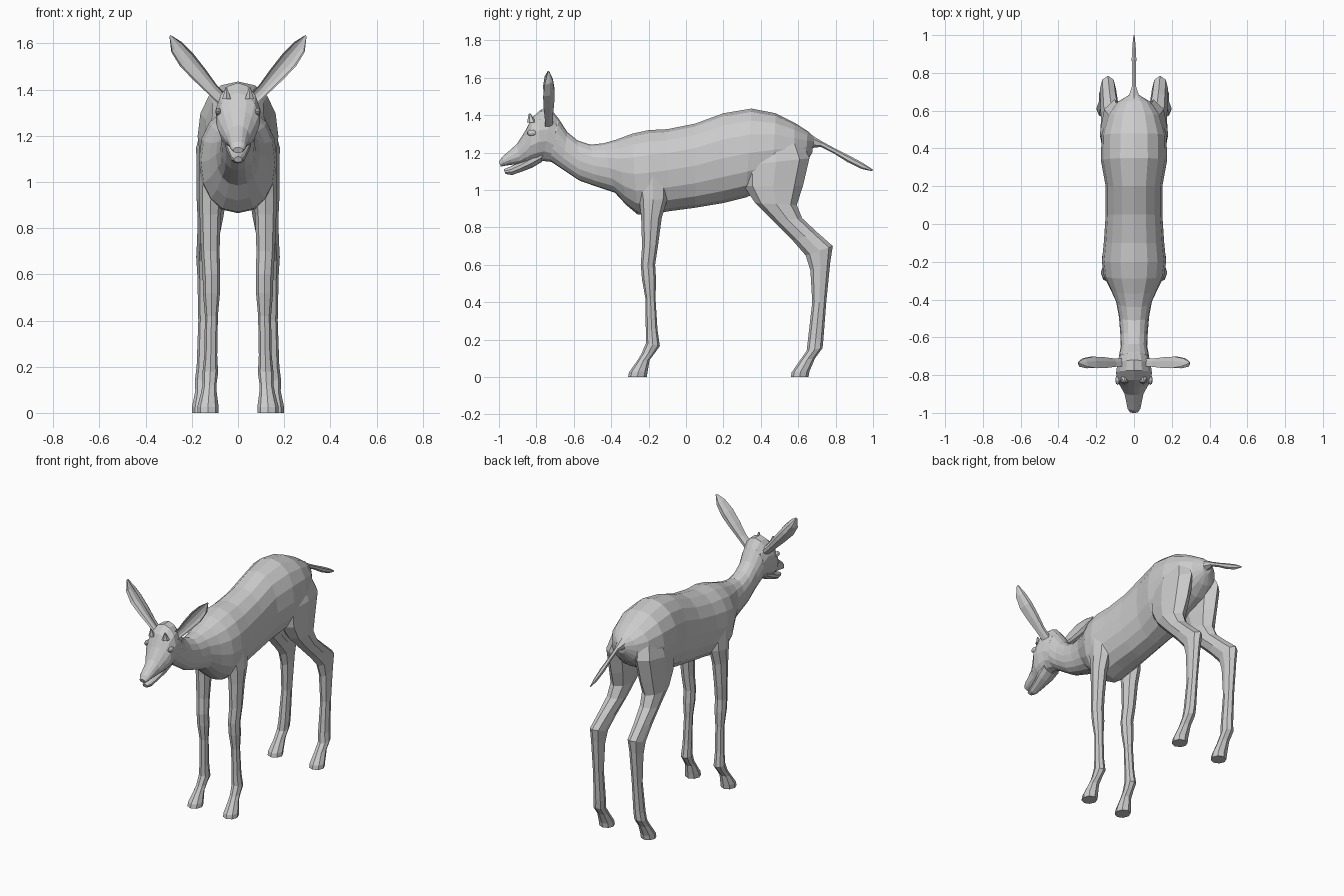
import bpy, bmesh, math


def make_loft(name, rings, mirror=False):
    """Skin a list of closed point rings, cap both ends, optionally mirror in x."""
    bm = bmesh.new()
    loops = [[bm.verts.new(p) for p in r] for r in rings]
    n = len(loops[0])
    for a, b in zip(loops, loops[1:]):
        for i in range(n):
            j = (i + 1) % n
            bm.faces.new((a[i], a[j], b[j], b[i]))
    bm.faces.new(loops[0])
    bm.faces.new(loops[-1])
    bmesh.ops.recalc_face_normals(bm, faces=bm.faces)
    return finish(name, bm, mirror)


def finish(name, bm, mirror):
    me = bpy.data.meshes.new(name)
    bm.to_mesh(me)
    bm.free()
    ob = bpy.data.objects.new(name, me)
    bpy.context.collection.objects.link(ob)
    if mirror:
        ob.modifiers.new("Mirror", 'MIRROR').use_mirror_merge = False
    return ob


def section(ya, za, yb, zb, hw, xc=0.0, n=8, p=2.0):
    """Superellipse ring spanning two side-view outline points, half width hw."""
    def s(v):
        return math.copysign(abs(v) ** (2 / p), v)
    pts = []
    for i in range(n):
        t = 2 * math.pi * i / n
        c = s(math.cos(t))
        pts.append((xc + hw * s(math.sin(t)),
                    (ya + yb) / 2 + c * (ya - yb) / 2,
                    (za + zb) / 2 + c * (za - zb) / 2))
    return pts


# torso and neck: top y, z / bottom y, z / half width
torso = [
    (.685, 1.28, .675, 1.20, .03), (.65, 1.315, .64, 1.14, .09),
    (.58, 1.36, .58, 1.08, .14), (.48, 1.41, .46, 1.02, .172),
    (.35, 1.435, .32, .96, .175), (.20, 1.41, .20, .93, .15),
    (.05, 1.355, .05, .905, .15), (-.10, 1.325, -.10, .885, .16),
    (-.20, 1.32, -.20, .865, .17), (-.29, 1.30, -.26, .87, .16),
    (-.37, 1.27, -.32, .92, .125), (-.44, 1.25, -.38, .985, .095),
    (-.51, 1.242, -.47, 1.015, .08), (-.58, 1.265, -.57, 1.05, .073),
    (-.635, 1.31, -.66, 1.11, .07), (-.68, 1.38, -.72, 1.15, .08),
    (-.71, 1.40, -.75, 1.17, .07),
]
make_loft("torso_and_neck", [section(*r, n=16, p=2.2) for r in torso])

# head, tapering to the muzzle
head = [
    (-.68, 1.38, -.72, 1.15, .08), (-.72, 1.43, -.765, 1.155, .09),
    (-.775, 1.43, -.80, 1.145, .097), (-.825, 1.385, -.835, 1.14, .092),
    (-.86, 1.315, -.855, 1.14, .075), (-.905, 1.245, -.885, 1.135, .052),
    (-.95, 1.205, -.93, 1.135, .042), (-.985, 1.175, -.965, 1.13, .035),
    (-1.0, 1.15, -.99, 1.125, .022),
]
make_loft("head", [section(*r, n=14) for r in head])

# lower jaw
jaw = [
    (-.77, 1.22, -.77, 1.15, .06), (-.83, 1.19, -.82, 1.12, .055),
    (-.89, 1.15, -.88, 1.097, .04), (-.94, 1.125, -.93, 1.08, .03),
    (-.975, 1.11, -.965, 1.085, .018),
]
make_loft("lower_jaw", [section(*r, n=10) for r in jaw])

# tail
tail = [
    (.64, 1.32, .66, 1.20, .05), (.685, 1.285, .68, 1.225, .03),
    (.73, 1.258, .72, 1.23, .013), (.80, 1.22, .79, 1.195, .011),
    (.88, 1.18, .865, 1.148, .014), (.95, 1.142, .94, 1.112, .01),
    (1.0, 1.108, .995, 1.10, .003),
]
make_loft("tail", [section(*r, n=6) for r in tail])

# front leg: front edge y, z / back edge y, z / half width / centre x
front_leg = [
    (-.26, 1.20, -.10, 1.20, .05, .09), (-.27, 1.08, -.09, 1.08, .06, .105),
    (-.25, .95, -.10, .95, .053, .117), (-.24, .86, -.13, .85, .046, .12),
    (-.235, .70, -.15, .70, .040, .12), (-.242, .60, -.165, .60, .038, .115),
    (-.235, .52, -.16, .52, .037, .115), (-.217, .42, -.163, .42, .028, .115),
    (-.215, .25, -.152, .25, .028, .118), (-.215, .18, -.14, .165, .034, .12),
    (-.24, .12, -.165, .13, .030, .123), (-.262, .085, -.195, .09, .034, .126),
    (-.305, .025, -.205, .03, .046, .13), (-.31, 0, -.21, 0, .046, .13),
]
make_loft("front_legs", [section(*r, n=8) for r in front_leg], mirror=True)

# hind leg: thigh, hock, cannon and hoof
hind_leg = [
    (.35, 1.30, .60, 1.30, .06, .08), (.30, 1.13, .66, 1.17, .078, .103),
    (.31, 1.02, .625, 1.02, .072, .108), (.37, .93, .592, .92, .064, .115),
    (.47, .83, .62, .85, .055, .12), (.57, .73, .70, .775, .047, .13),
    (.64, .65, .785, .70, .043, .138), (.665, .57, .772, .62, .036, .14),
    (.675, .40, .75, .40, .030, .142), (.652, .20, .735, .205, .034, .145),
    (.645, .14, .73, .155, .036, .15), (.61, .09, .69, .10, .035, .15),
    (.565, .025, .66, .03, .047, .152), (.56, 0, .655, 0, .047, .152),
]
make_loft("hind_legs", [section(*r, n=8) for r in hind_leg], mirror=True)

# ears: centre x, z / half width / half depth, hollow toward the front
ear = [
    (.06, 1.35, .026, .025), (.11, 1.40, .027, .025), (.165, 1.463, .035, .033),
    (.222, 1.528, .040, .036), (.267, 1.585, .031, .026), (.294, 1.633, .004, .005),
]
k = math.sqrt(.5)
rings = []
for x, z, w, d in ear:
    ring = []
    for i in range(10):
        t = 2 * math.pi * i / 10
        u, v = w * math.cos(t), math.sin(t)
        y = -.735 - .8 * d + d * (1.8 * v if v > 0 else -.9 * v)
        ring.append((x - k * u, y, z + k * u))
    rings.append(ring)
make_loft("ears", rings, mirror=True)

# eyes
bm = bmesh.new()
bmesh.ops.create_uvsphere(bm, u_segments=10, v_segments=6, radius=.022)
bmesh.ops.scale(bm, vec=(.6, 1.2, .75), verts=bm.verts)
bmesh.ops.translate(bm, vec=(.086, -.825, 1.305), verts=bm.verts)
finish("eyes", bm, True)

# small nubs on the brow
nub = [(-.85, 1.36, -.80, 1.36, .022, .05), (-.845, 1.385, -.815, 1.385, .012, .05),
       (-.84, 1.41, -.833, 1.41, .004, .052)]
make_loft("brow_nubs", [section(*r, n=6) for r in nub], mirror=True)
